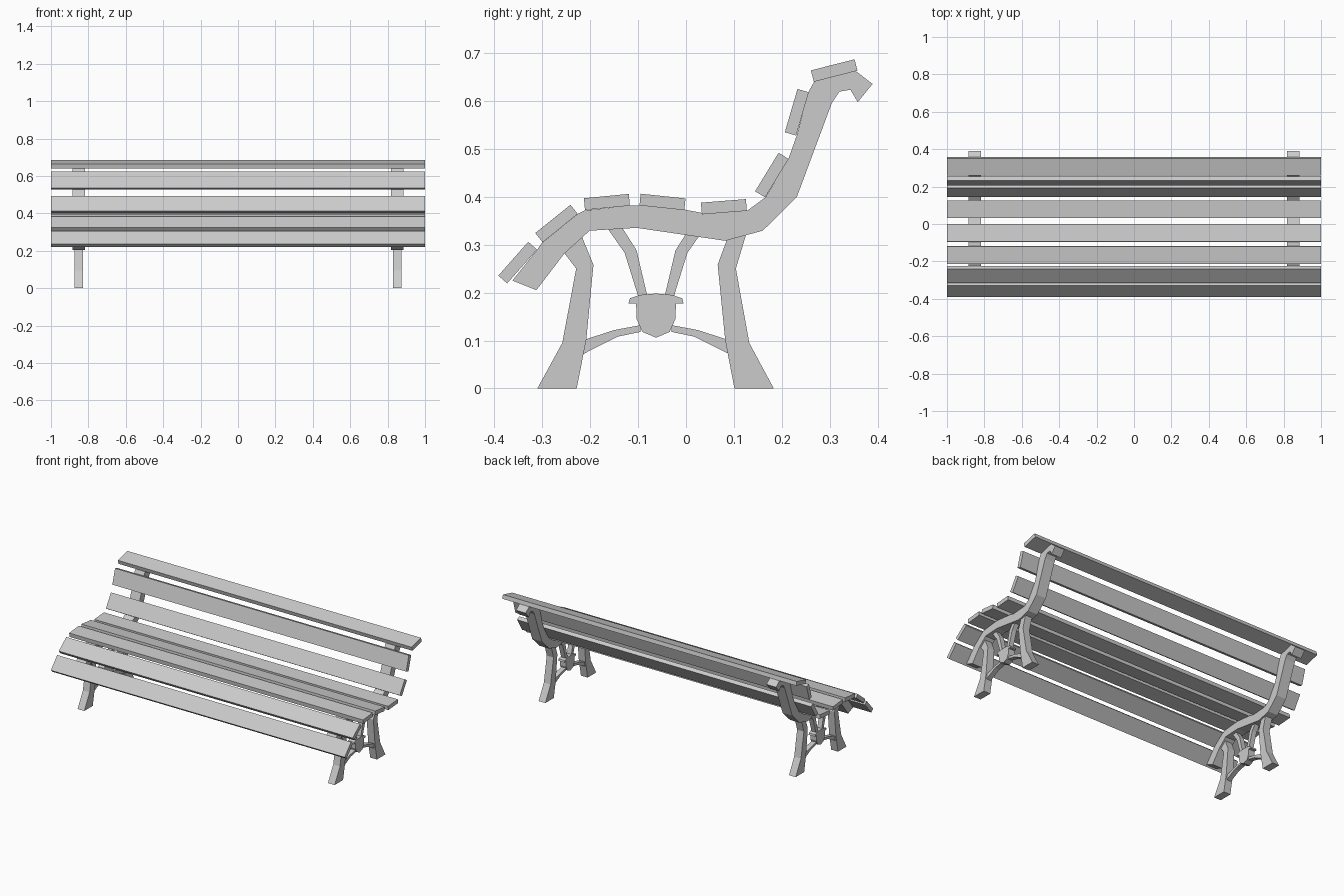
import bpy, bmesh
from math import radians

if "Cube" in bpy.data.objects:
    bpy.data.objects.remove(bpy.data.objects["Cube"])

END_X = 0.852      # distance of each cast end frame from the middle
MID_Y = -0.0625    # symmetry line of the ornament inside each frame


def plate(name, outline, x, width):
    """Extrude a (y, z) outline along x."""
    bm = bmesh.new()
    face = bm.faces.new([bm.verts.new((x - width / 2, y, z)) for y, z in outline])
    out = bmesh.ops.extrude_face_region(bm, geom=[face])
    moved = [g for g in out["geom"] if isinstance(g, bmesh.types.BMVert)]
    bmesh.ops.translate(bm, vec=(width, 0, 0), verts=moved)
    bmesh.ops.recalc_face_normals(bm, faces=bm.faces)
    mesh = bpy.data.meshes.new(name)
    bm.to_mesh(mesh)
    bm.free()
    obj = bpy.data.objects.new(name, mesh)
    bpy.context.collection.objects.link(obj)
    return obj


def slat(name, y, z, angle):
    """A full-length plank, tilted about x."""
    bpy.ops.mesh.primitive_cube_add(size=1, location=(0, y, z),
                                    rotation=(radians(angle), 0, 0))
    obj = bpy.context.object
    obj.name = name
    obj.scale = (2.0, 0.094, 0.0245)


def flip(points):
    """Mirror an outline across the ornament's centre line."""
    return [(2 * MID_Y - y, z) for y, z in points]


# Planks: y, z, tilt
seat = [(-.351, .2625, 48.6), (-.270, .344, 38.7), (-.165, .389, 5.5),
        (-.049, .389, -6), (.079, .379, 4.5)]
back = [(.179, .445, 58.6), (.231, .576, 73.7), (.309, .663, 14.3)]
for i, s in enumerate(seat):
    slat(f"seat_slat_{i + 1}", *s)
for i, s in enumerate(back):
    slat(f"back_slat_{i + 1}", *s)

# Curved rail carrying the planks: underside, hooked tip, then top side
rail = [(-.362, .225), (-.312, .205), (-.254, .281), (-.201, .329), (-.103, .335),
        (.082, .308), (.160, .329), (.231, .399), (.304, .595), (.320, .619),
        (.343, .623), (.358, .597), (.389, .635), (.354, .662), (.268, .641),
        (.255, .618), (.231, .528), (.214, .480), (.166, .399), (.128, .371),
        (.034, .366), (-.003, .373), (-.097, .382), (-.116, .382),
        (-.212, .371), (-.224, .365), (-.300, .304), (-.310, .290)]

# Legs, tops buried in the rail
front_leg = [(-.310, 0), (-.258, .095), (-.229, .250), (-.255, .284), (-.230, .325),
             (-.218, .319), (-.193, .258), (-.208, .101), (-.228, 0)]
rear_leg = [(.101, 0), (.082, .099), (.066, .258), (.087, .315), (.110, .330),
            (.128, .330), (.104, .250), (.132, .095), (.183, 0)]

# Ornament between the legs
stretcher = [(-.214, .072), (-.143, .108), (-.095, .118), (-.095, .132),
             (-.149, .122), (-.214, .101)]
brace = [(-.168, .340), (-.128, .283), (-.099, .190), (-.080, .190),
         (-.103, .288), (-.136, .340)]
urn_half = [(MID_Y, .198), (-.097, .195), (-.117, .188), (-.120, .177),
            (-.104, .177), (-.103, .145), (-.091, .118), (MID_Y, .106)]
urn = urn_half + flip(urn_half[1:-1])[::-1]

for side, x in (("left", -END_X), ("right", END_X)):
    plate(f"{side}_rail", rail, x, .066)
    plate(f"{side}_front_leg", front_leg, x, .046)
    plate(f"{side}_rear_leg", rear_leg, x, .046)
    plate(f"{side}_urn", urn, x, .042)
    for part, shape in (("stretcher", stretcher), ("brace", brace)):
        plate(f"{side}_front_{part}", shape, x, .03)
        plate(f"{side}_rear_{part}", flip(shape), x, .03)
